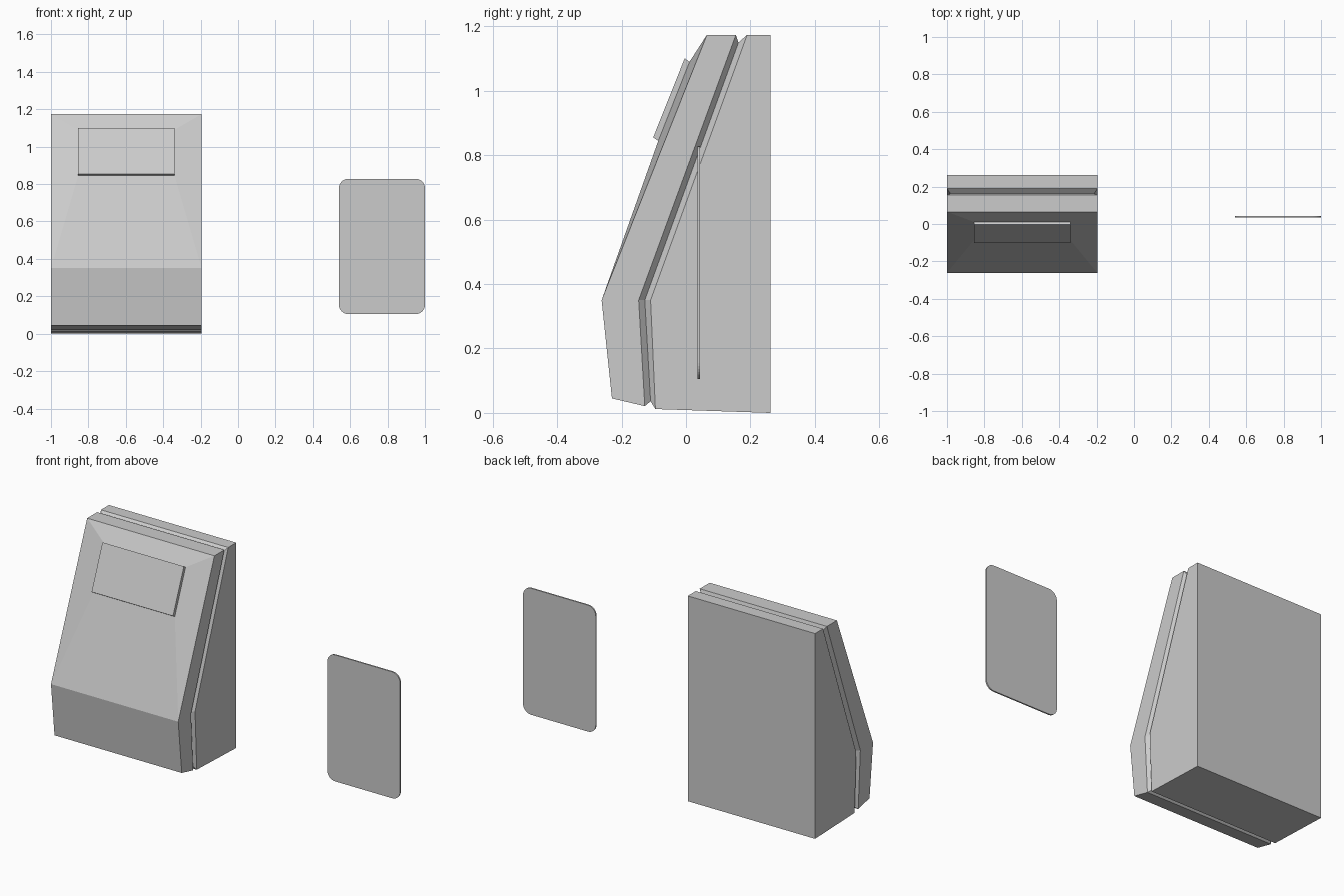
import bpy, bmesh
from math import sin, cos, pi

if "Cube" in bpy.data.objects:
    bpy.data.objects.remove(bpy.data.objects["Cube"])

X0, X1 = -1.0, -0.195


def finish(bm, name):
    bmesh.ops.recalc_face_normals(bm, faces=bm.faces[:])
    me = bpy.data.meshes.new(name)
    bm.to_mesh(me)
    bm.free()
    ob = bpy.data.objects.new(name, me)
    bpy.context.collection.objects.link(ob)
    return ob


def bridge(bm, a, b):
    n = len(a)
    for i in range(n):
        j = (i + 1) % n
        bm.faces.new((a[i], a[j], b[j], b[i]))


# Terminal body: rings from front to back, (inset in x, then bottom, middle, top as y, z)
rings = [
    (0.0, (-0.23, 0.045), (-0.262, 0.35), (0.065, 1.174)),
    (0.0, (-0.128, 0.021), (-0.147, 0.35), (0.155, 1.174)),
    (0.018, (-0.11, 0.036), (-0.128, 0.35), (0.163, 1.15)),   # seam groove
    (0.0, (-0.095, 0.012), (-0.110, 0.35), (0.190, 1.174)),
    (0.0, (0.262, 0.0), (0.262, 0.35), (0.262, 1.174)),
]
bm = bmesh.new()
loops = []
for inset, *pts in rings:
    left = [bm.verts.new((X0 + inset, y, z)) for y, z in pts]
    right = [bm.verts.new((X1 - inset, y, z)) for y, z in pts]
    loops.append(left + right[::-1])
for a, b in zip(loops, loops[1:]):
    bridge(bm, a, b)

# Lower front and flat back
f = loops[0]
bm.faces.new((f[0], f[1], f[4], f[5]))
bm.faces.new(loops[-1])


# Sloped front rising gently to the raised screen
def screen_loop(low, high):
    return [bm.verts.new((x, y, z)) for x, (y, z) in
            ((-0.855, low), (-0.855, high), (-0.34, high), (-0.34, low))]


base = screen_loop((-0.086, 0.845), (0.011, 1.09))
face = screen_loop((-0.102, 0.855), (-0.004, 1.101))
bridge(bm, f[1:5], base)
bridge(bm, base, face)
bm.faces.new(face)
finish(bm, "terminal_body")

# Card with rounded corners
bm = bmesh.new()
r = 0.05
outline = []
for k, (cx, cz) in enumerate(((0.95, 0.778), (0.59, 0.778), (0.59, 0.155), (0.95, 0.155))):
    for i in range(9):
        a = pi / 2 * (k + i / 8)
        outline.append((cx + r * cos(a), cz + r * sin(a)))
front, back = [[bm.verts.new((x, y, z)) for x, z in outline] for y in (0.036, 0.044)]
bridge(bm, front, back)
bm.faces.new(front)
bm.faces.new(back)
finish(bm, "card")
